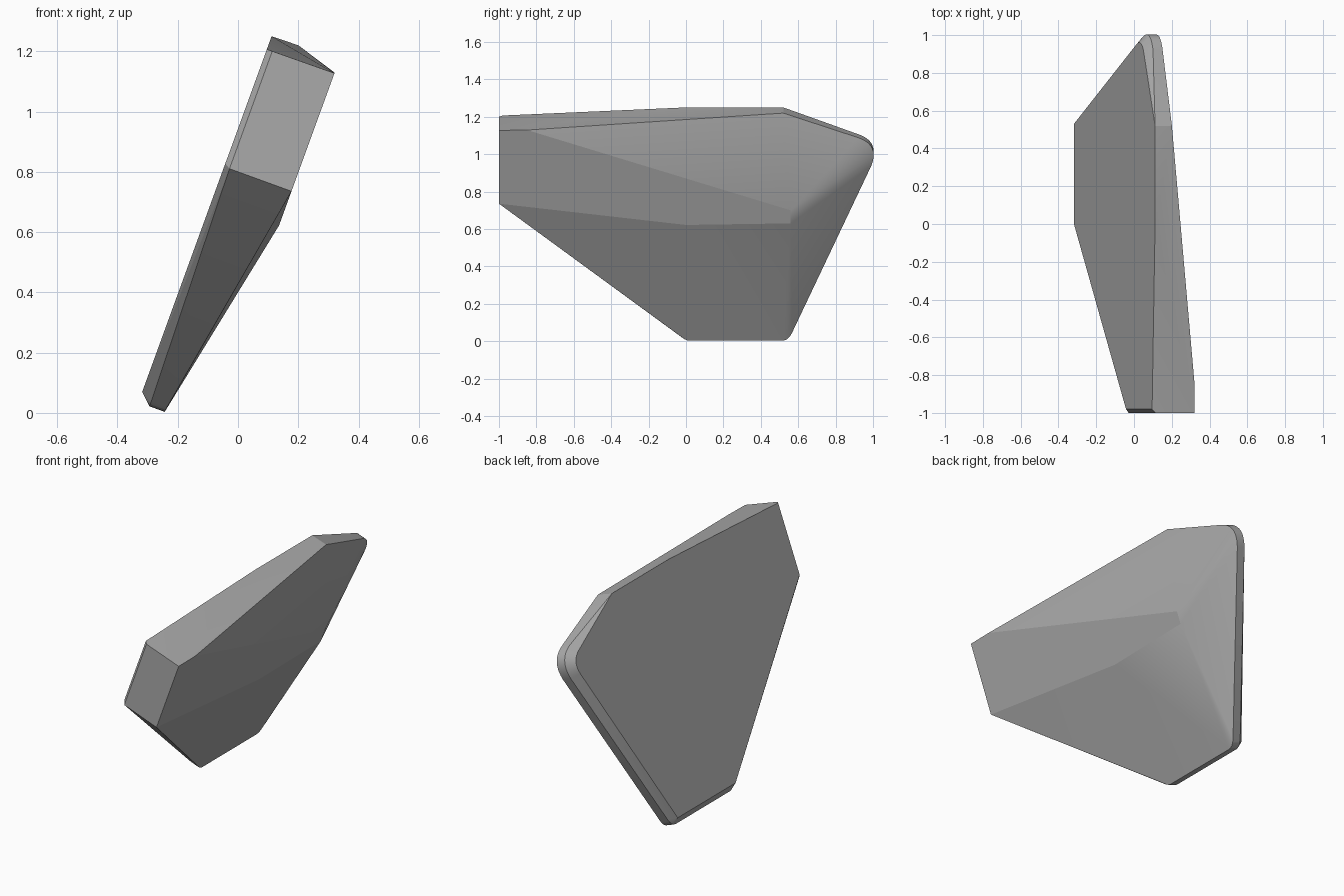
import bpy, bmesh, math
from mathutils import Vector

cube = bpy.data.objects.get("Cube")
if cube:
    bpy.data.objects.remove(cube, do_unlink=True)

TILT = math.radians(20)
UP = Vector((math.sin(TILT), 0, math.cos(TILT)))
OUT = Vector((math.cos(TILT), 0, -math.sin(TILT)))
ORIGIN = Vector((-0.318, 0, 0.07))


def place(y, u, w):
    """Slab coordinates: along y, up the leaning slab, out from its flat back."""
    return ORIGIN + UP * u + OUT * w + Vector((0, y, 0))


def arc(a, corner, b, steps):
    """Rounded corner between two outline points."""
    a, corner, b = Vector(a), Vector(corner), Vector(b)
    for i in range(steps + 1):
        s = i / steps
        yield a * (1 - s) ** 2 + corner * 2 * s * (1 - s) + b * s * s


points = []

# Flat back with its chamfer
back = [(0, 0), (0.53, 0), (0.52, 1.256), (0, 1.256), (-0.98, 1.21), (-0.98, 0.806)]
back += arc((0.95, 0.965), (0.985, 1.05), (0.9, 1.085), 12)
points += [place(y, u, 0) for y, u in back]

# Rim wall with rounded corners
rim = list(arc((0.99, 0.956), (1.036, 1.075), (0.923, 1.117), 12))
rim += arc((0.575, 0.03), (0.555, -0.037), (0.515, -0.037), 5)
rim += arc((-0.02, -0.02), (0, -0.037), (0.02, -0.037), 3)
for w in (0.039, 0.093):
    points += [place(y, u, w) for y, u in rim]
points.append(place(0.52, 1.258, 0.094))

# Square end
points += [place(-1, u, 0.019) for u in (0.795, 1.21)]

# Raised facet on the outer side
facet = [(-1, 1.212), (-0.85, 1.214), (0.56, 0.757), (0.56, 0.683), (0, 0.674), (-1, 0.795)]
points += [place(y, u, 0.238) for y, u in facet]

bm = bmesh.new()
for p in points:
    bm.verts.new(p)
hull = bmesh.ops.convex_hull(bm, input=bm.verts)
loose = {g for g in hull["geom_interior"] + hull["geom_unused"] if isinstance(g, bmesh.types.BMVert)}
bmesh.ops.delete(bm, geom=list(loose), context="VERTS")
bmesh.ops.dissolve_limit(bm, angle_limit=math.radians(1), verts=bm.verts, edges=bm.edges)
bmesh.ops.recalc_face_normals(bm, faces=bm.faces)

mesh = bpy.data.meshes.new("leaning_slab")
bm.to_mesh(mesh)
bm.free()
slab = bpy.data.objects.new("leaning_slab", mesh)
bpy.context.collection.objects.link(slab)

# Plain grey finish
grey = bpy.data.materials.new("plain_grey")
grey.use_nodes = True
colour = (0.4, 0.4, 0.4, 1)
grey.diffuse_color = colour
grey.node_tree.nodes["Principled BSDF"].inputs["Base Color"].default_value = colour
mesh.materials.append(grey)

bpy.context.view_layer.objects.active = slab
slab.select_set(True)
bpy.ops.object.shade_smooth_by_angle(angle=math.radians(11))
